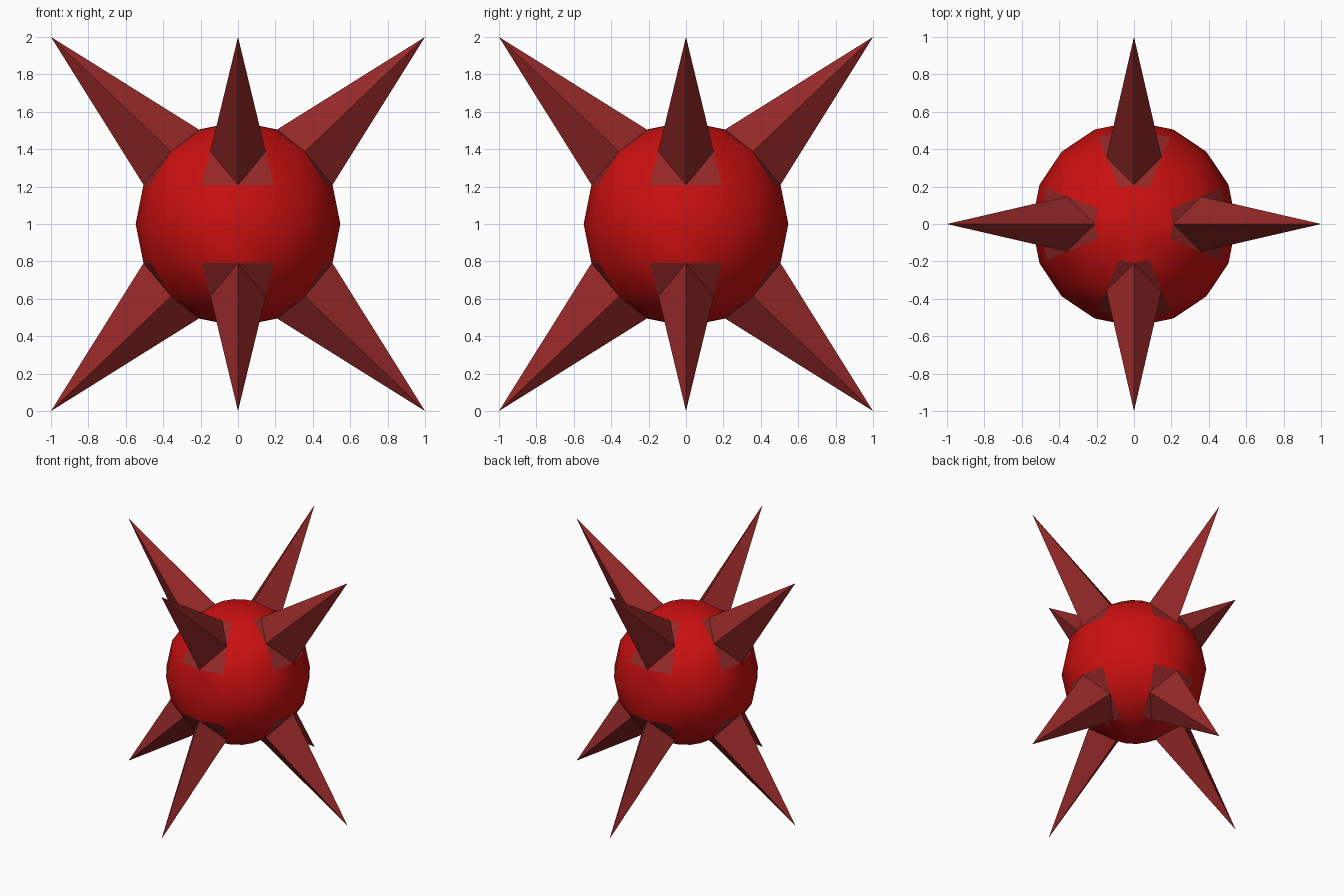
import bpy, bmesh
from mathutils import Vector

cube = bpy.data.objects.get("Cube")
if cube:
    bpy.data.objects.remove(cube, do_unlink=True)

RADIUS = 0.547
TIP = 1.0


def make_material(name, rgb):
    mat = bpy.data.materials.new(name)
    mat.use_nodes = True
    color = (*rgb, 1.0)
    mat.diffuse_color = color
    mat.node_tree.nodes["Principled BSDF"].inputs["Base Color"].default_value = color
    return mat


mesh = bpy.data.meshes.new("spiked_ball")
ball = bpy.data.objects.new("spiked_ball", mesh)
bpy.context.collection.objects.link(ball)
mesh.materials.append(make_material("bright_red", (0.6, 0.005, 0.005)))
mesh.materials.append(make_material("dull_dark_red", (0.3, 0.021, 0.021)))

# Round body
bm = bmesh.new()
bmesh.ops.create_uvsphere(bm, u_segments=16, v_segments=8, radius=RADIUS)
for face in bm.faces:
    face.smooth = True

# Spikes: pull out the vertices on the 45 degree rings along the x and y axes
for sx, sy in ((1, 0), (-1, 0), (0, 1), (0, -1)):
    for sz in (1, -1):
        direction = Vector((sx, sy, sz))
        target = direction.normalized() * RADIUS
        tip = min(bm.verts, key=lambda v: (v.co - target).length)
        near = {e.other_vert(tip) for e in tip.link_edges}
        for face in list(tip.link_faces):
            a, b = [v for v in face.verts if v in near]
            new_face, _ = bmesh.utils.face_split(face, a, b)
            for part in (face, new_face):
                part.material_index = 1
                part.smooth = False
        tip.co = direction * TIP

# Keep the spike patches crisp against the smooth body
for edge in bm.edges:
    edge.smooth = all(f.material_index == 0 for f in edge.link_faces)

bmesh.ops.translate(bm, verts=bm.verts, vec=(0, 0, TIP))
bmesh.ops.recalc_face_normals(bm, faces=bm.faces)
bm.to_mesh(mesh)
bm.free()
